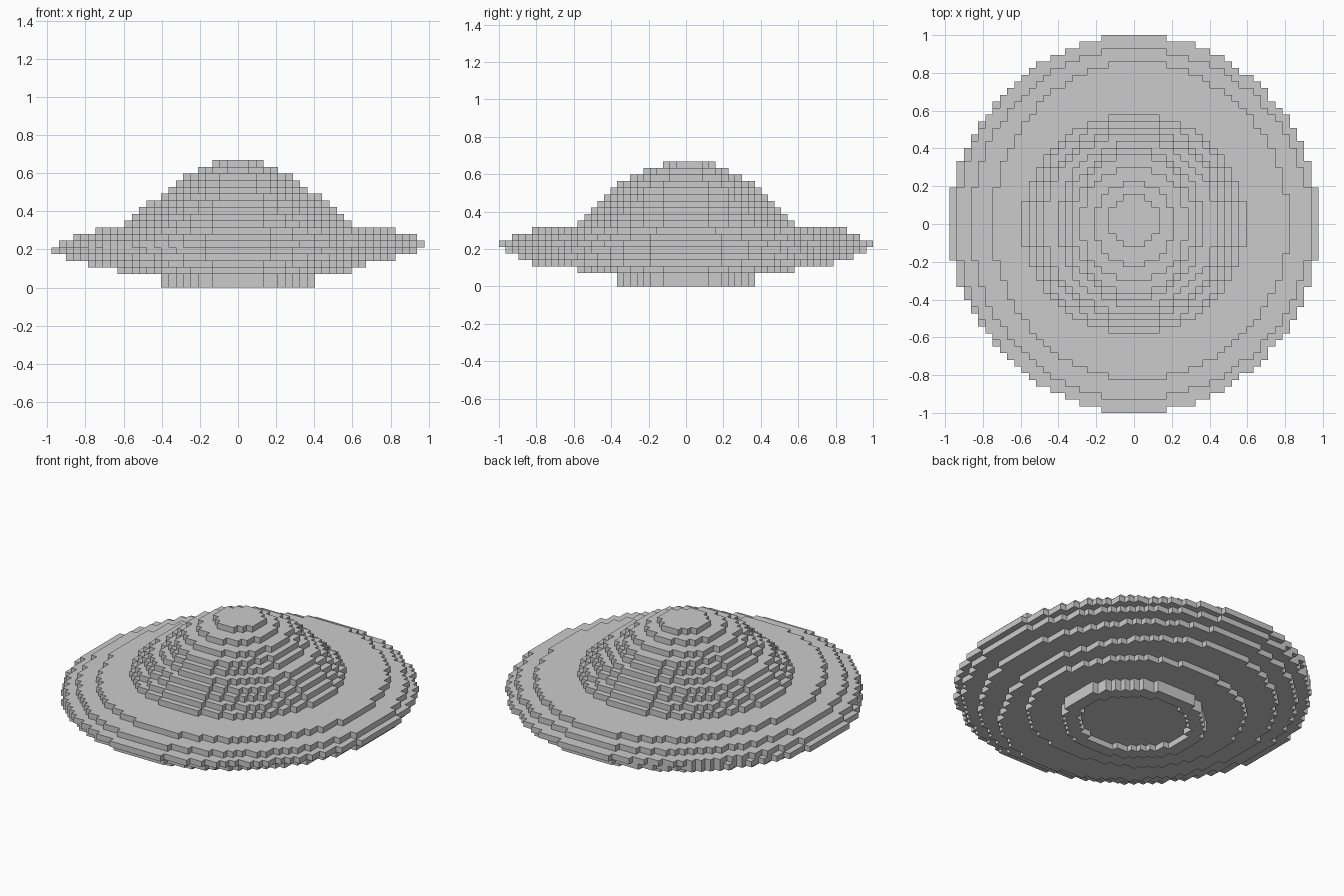
import bpy, bmesh

if "Cube" in bpy.data.objects:
    bpy.data.objects.remove(bpy.data.objects["Cube"])

# block size along each axis
CELL = (1.956 / 51, 2 / 57, 0.668 / 19)

# each layer: reach in blocks to left, right, front, back (beyond the centre block)
PARTS = {
    "base_foot": (0, [(10, 10, 10, 10)] * 2),
    "saucer_rim": (2, [(16, 15, 16, 16), (20, 17, 23, 22), (23, 21, 25, 25),
                       (25, 24, 27, 27), (24, 25, 28, 28), (22, 24, 26, 26),
                       (19, 21, 23, 24)]),
    "dome": (9, [(15, 15, 16, 16), (14, 14, 15, 15), (13, 13, 14, 14),
                 (12, 12, 13, 13), (10, 11, 12, 12), (9, 9, 11, 11),
                 (8, 8, 10, 10), (7, 7, 8, 8), (5, 5, 6, 6), (3, 3, 3, 4)]),
}


def disc(left, right, front, back, k):
    """Blocks of one rounded layer."""
    cells = set()
    for i in range(-left, right + 1):
        for j in range(-front, back + 1):
            a = (left if i < 0 else right) + 0.45
            b = (front if j < 0 else back) + 0.45
            if (i / a) ** 2 + (j / b) ** 2 <= 1:
                cells.add((i, j, k))
    return cells


parts = {}
for name, (start, layers) in PARTS.items():
    parts[name] = set().union(*(disc(*r, start + n) for n, r in enumerate(layers)))

# shallow recess under the foot
parts["base_foot"] -= disc(8, 8, 8, 8, 0)
solid = set().union(*parts.values())


def build(name, cells):
    """Mesh of only the outward block faces."""
    bm = bmesh.new()
    verts = {}

    def vert(p):
        if p not in verts:
            verts[p] = bm.verts.new(((p[0] - 0.5) * CELL[0],
                                     (p[1] - 0.5) * CELL[1],
                                     p[2] * CELL[2]))
        return verts[p]

    for c in sorted(cells):
        for axis in range(3):
            u, v = (axis + 1) % 3, (axis + 2) % 3
            for side in (0, 1):
                n = list(c)
                n[axis] += 2 * side - 1
                if tuple(n) in solid:
                    continue
                quad = []
                for du, dv in ((0, 0), (1, 0), (1, 1), (0, 1)):
                    p = list(c)
                    p[axis] += side
                    p[u] += du
                    p[v] += dv
                    quad.append(vert(tuple(p)))
                bm.faces.new(quad if side else quad[::-1])
    mesh = bpy.data.meshes.new(name)
    bm.to_mesh(mesh)
    bm.free()
    bpy.context.collection.objects.link(bpy.data.objects.new(name, mesh))


for name, cells in parts.items():
    build(name, cells)
